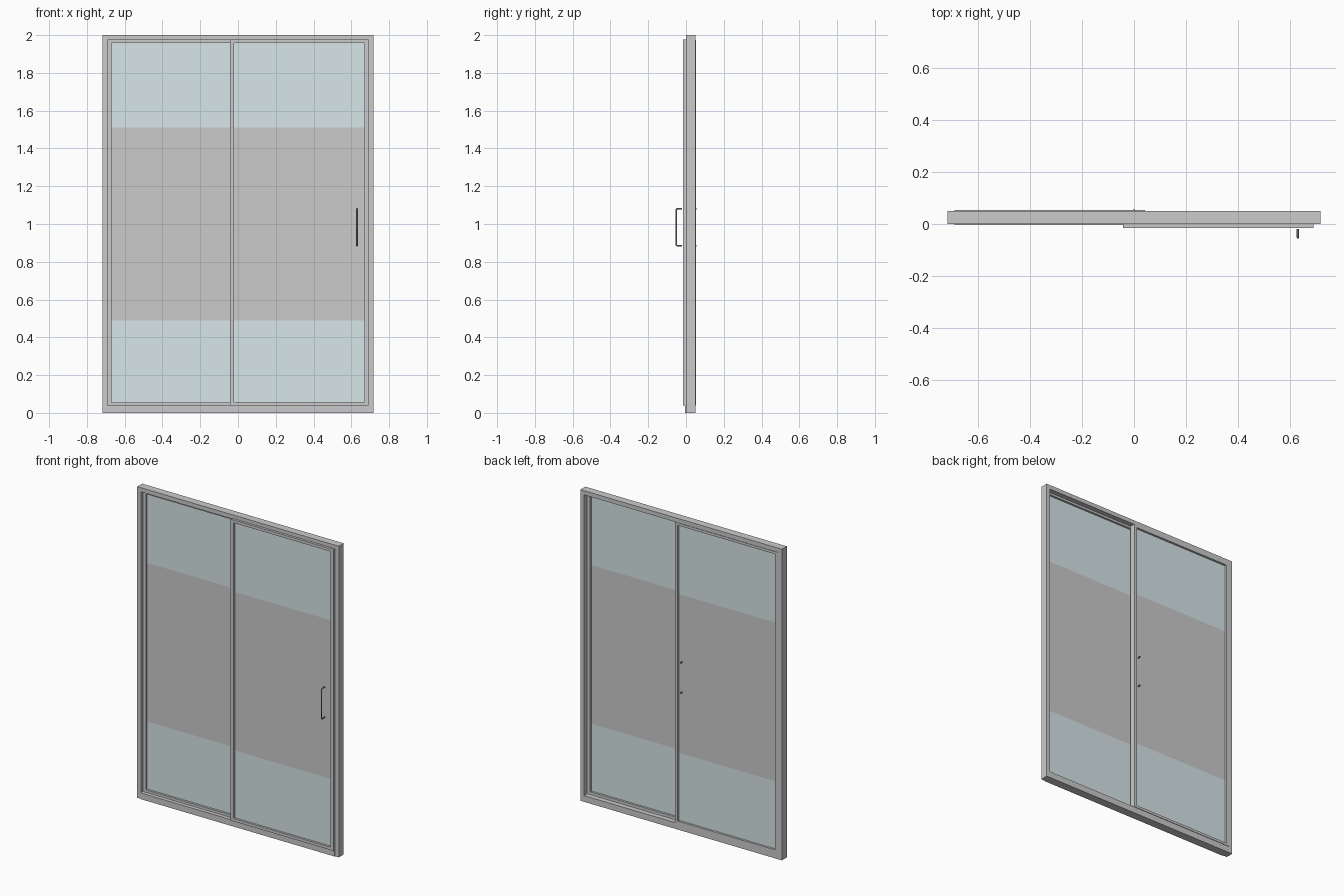
import bpy, bmesh
from mathutils import Vector

if "Cube" in bpy.data.objects:
    bpy.data.objects.remove(bpy.data.objects["Cube"])


def material(name, color):
    m = bpy.data.materials.new(name)
    m.diffuse_color = color
    m.use_nodes = True
    m.node_tree.nodes["Principled BSDF"].inputs["Base Color"].default_value = m.diffuse_color
    return m


GLASS = material("clear_glass", (0.68, 0.79, 0.81, 1))
FROST = material("frosted_glass", (0.73, 0.755, 0.755, 1))
METAL = material("dark_metal", (0.27, 0.32, 0.34, 1))


def add_box(bm, x, y, z):
    geom = bmesh.ops.create_cube(bm, size=1)
    for v in geom["verts"]:
        v.co = Vector([(a + b) / 2 + c * (b - a) for (a, b), c in zip((x, y, z), v.co)])


def finish(bm, name):
    me = bpy.data.meshes.new(name)
    bm.to_mesh(me)
    bm.free()
    ob = bpy.data.objects.new(name, me)
    bpy.context.collection.objects.link(ob)
    return ob


def box(name, x, y, z):
    bm = bmesh.new()
    add_box(bm, x, y, z)
    return finish(bm, name)


def pane(name, x, y, z):
    # glass sheet cut into clear, frosted and clear bands
    bm = bmesh.new()
    add_box(bm, x, y, z)
    for h in (0.49, 1.51):
        bmesh.ops.bisect_plane(bm, geom=bm.verts[:] + bm.edges[:] + bm.faces[:],
                               plane_co=(0, 0, h), plane_no=(0, 0, 1))
    for f in bm.faces:
        f.material_index = int(0.49 < f.calc_center_median().z < 1.51)
    ob = finish(bm, name)
    ob.data.materials.append(GLASS)
    ob.data.materials.append(FROST)


def panel(name, x0, x1, y, z0=0.04, z1=1.977, w=0.02, r=0.018):
    # stiles, rails and glass of one sliding leaf
    box(name + "_left_stile", (x0, x0 + w), y, (z0, z1))
    box(name + "_right_stile", (x1 - w, x1), y, (z0, z1))
    box(name + "_bottom_rail", (x0 + w, x1 - w), y, (z0, z0 + r))
    box(name + "_top_rail", (x0 + w, x1 - w), y, (z1 - r, z1))
    mid = (y[0] + y[1]) / 2
    pane(name + "_glass", (x0 + w - 0.005, x1 - w + 0.005), (mid - 0.003, mid + 0.003),
         (z0 + r - 0.005, z1 - r + 0.005))


def handle(name, x, y_bar, y_end):
    # bent round bar with two arms
    cu = bpy.data.curves.new(name, "CURVE")
    cu.dimensions = "3D"
    cu.bevel_depth = 0.0045
    cu.bevel_resolution = 2
    cu.use_fill_caps = True
    sp = cu.splines.new("POLY")
    c = 0.004
    pts = [(y_end, 0.885), (y_bar + c, 0.885), (y_bar, 0.885 + c),
           (y_bar, 1.08 - c), (y_bar + c, 1.08), (y_end, 1.08)]
    sp.points.add(len(pts) - 1)
    for p, (y, z) in zip(sp.points, pts):
        p.co = (x, y, z, 1)
    ob = bpy.data.objects.new(name, cu)
    bpy.context.collection.objects.link(ob)
    cu.materials.append(METAL)


# outer frame
for side, s in (("left", -1), ("right", 1)):
    box(side + "_jamb", sorted((s * 0.69, s * 0.717)), (0, 0.05), (0, 2))
box("header", (-0.69, 0.69), (0, 0.05), (1.973, 2))
box("sill", (-0.69, 0.69), (-0.004, 0.05), (0, 0.04))

# sliding leaves
panel("front_panel", -0.042, 0.69, (-0.015, 0.018))
panel("back_panel", -0.69, 0.042, (0.02, 0.053), z1=1.973, r=0.016)

# handles
handle("front_handle", 0.63, -0.0515, -0.02)
handle("back_handle", 0.0, 0.0245, 0.056)
